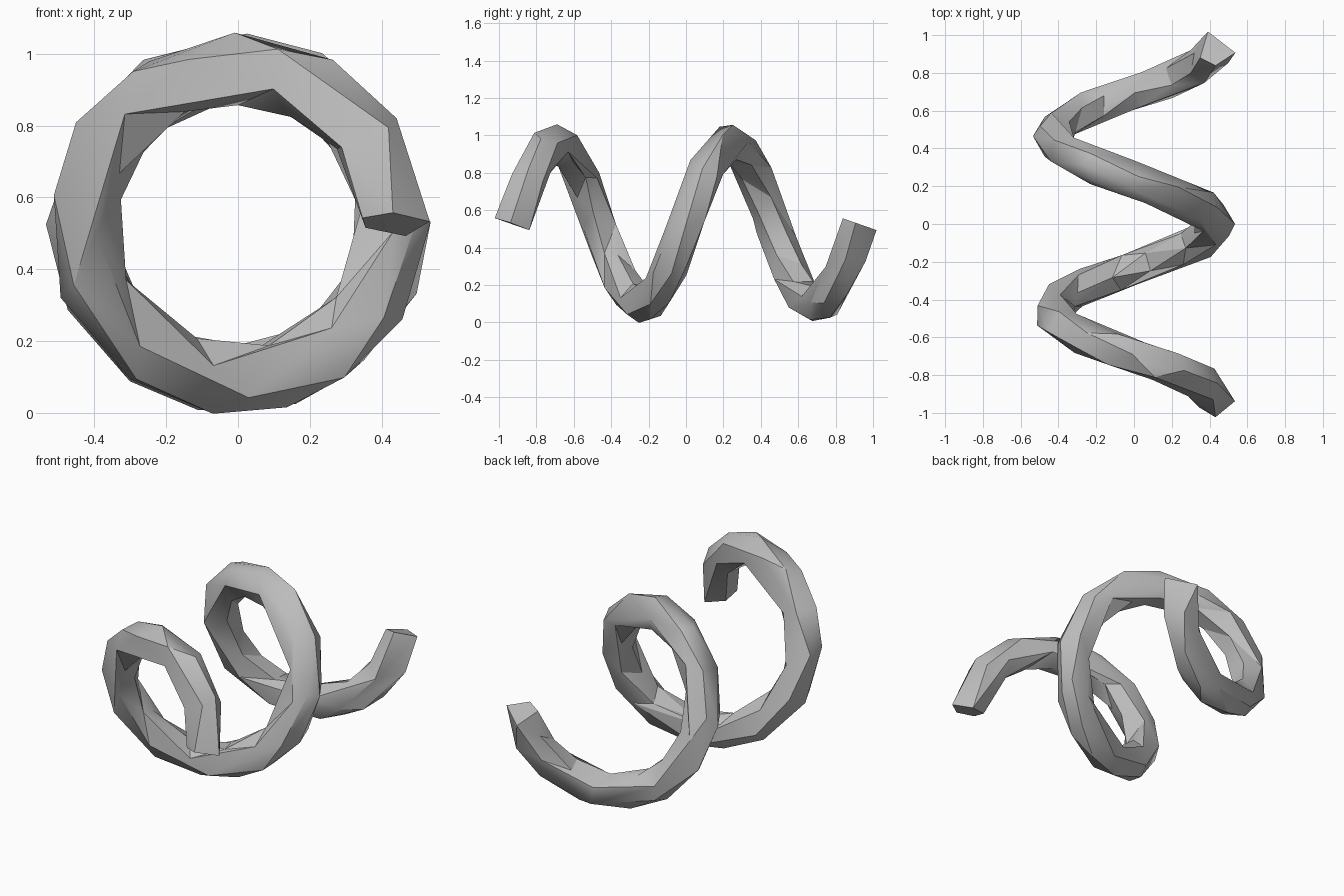
import bpy, bmesh, math
from mathutils import Vector

if "Cube" in bpy.data.objects:
    bpy.data.objects.remove(bpy.data.objects["Cube"])

TURNS, COIL_R, TUBE_R, HALF, MID_Z = 2, 0.428, 0.095, 0.93, 0.525
RINGS, SIDES = 96, 12

grey = bpy.data.materials.new("grey")
grey.diffuse_color = (0.5, 0.5, 0.5, 1)
grey.use_nodes = True
grey.node_tree.nodes["Principled BSDF"].inputs["Base Color"].default_value = grey.diffuse_color

# Fine round tube swept along a horizontal helix
bm = bmesh.new()
rings = []
rise = 2 * HALF / (TURNS * 2 * math.pi)
for i in range(RINGS + 1):
    t = i / RINGS * TURNS * 2 * math.pi
    out = Vector((math.cos(t), 0, math.sin(t)))
    centre = out * COIL_R + Vector((0, -HALF + rise * t, MID_Z))
    along = Vector((-COIL_R * math.sin(t), rise, COIL_R * math.cos(t))).normalized()
    side = along.cross(out)
    ring = []
    for k in range(SIDES):
        a = 2 * math.pi * (k + 0.5) / SIDES
        ring.append(bm.verts.new(centre + TUBE_R * (math.cos(a) * out + math.sin(a) * side)))
    rings.append(ring)
for a, b in zip(rings, rings[1:]):
    for k in range(SIDES):
        n = (k + 1) % SIDES
        bm.faces.new((a[k], a[n], b[n], b[k]))
# Flat cut ends
bm.faces.new(rings[0][::-1])
bm.faces.new(rings[-1])
bmesh.ops.recalc_face_normals(bm, faces=bm.faces)
bmesh.ops.triangulate(bm, faces=bm.faces)
mesh = bpy.data.meshes.new("coil_spring")
bm.to_mesh(mesh)
count = len(bm.faces)
bm.free()
mesh.materials.append(grey)
spring = bpy.data.objects.new("coil_spring", mesh)
bpy.context.collection.objects.link(spring)

# Reduce to large irregular facets
bpy.context.view_layer.objects.active = spring
spring.select_set(True)
dec = spring.modifiers.new("facets", 'DECIMATE')
dec.ratio = 270 / count
bpy.ops.object.modifier_apply(modifier=dec.name)
bpy.ops.object.shade_smooth_by_angle(angle=math.radians(30))
